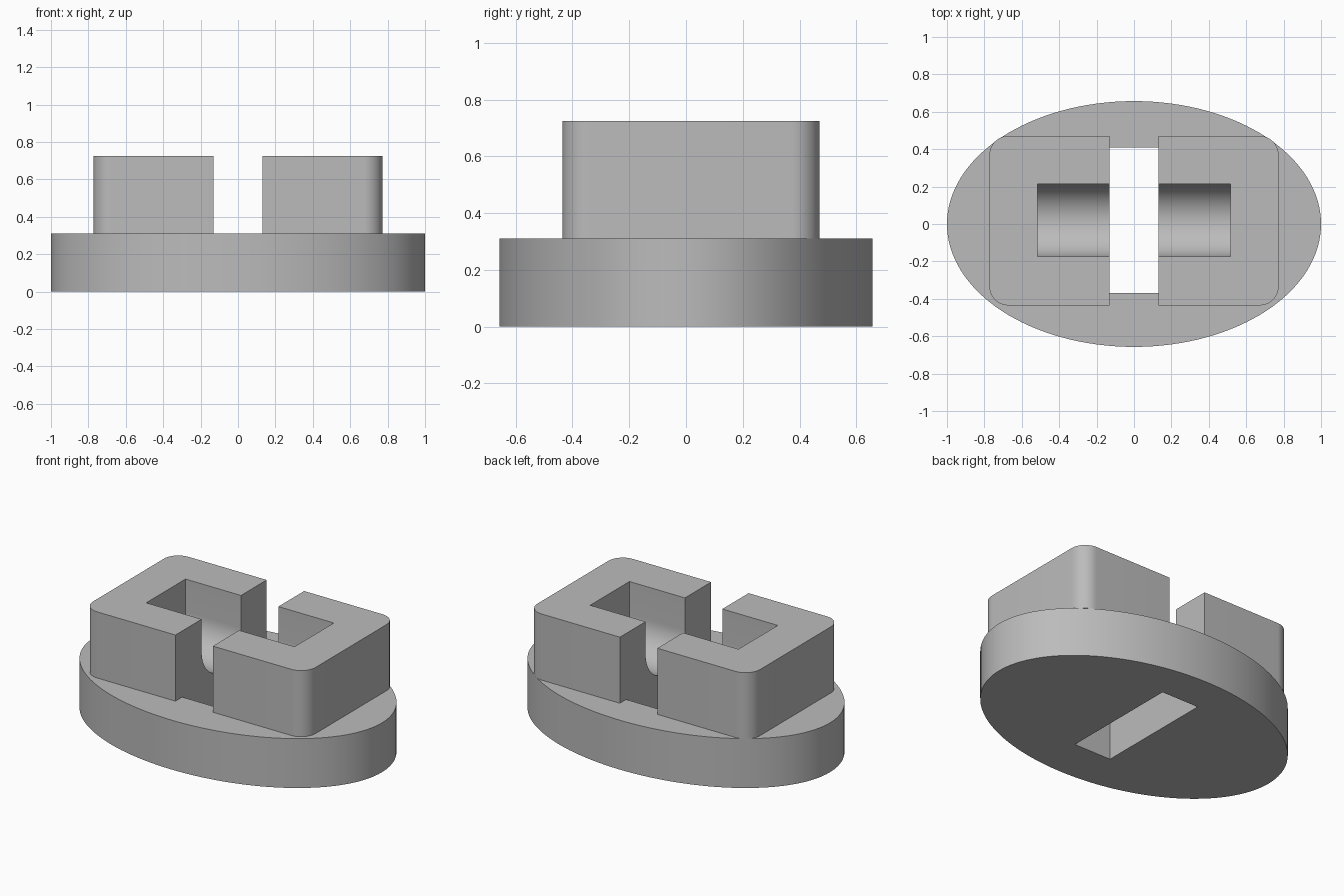
import bpy
import math

if "Cube" in bpy.data.objects:
    bpy.data.objects.remove(bpy.data.objects["Cube"], do_unlink=True)

BASE_TOP, TOP = 0.31, 0.725
GAP = 0.13             # half width of the central slot
BLOCK_Y = (-0.435, 0.47)
MID_Y = 0.02           # centre line of the pocket and the slot
GROOVE_R, GROOVE_Z = 0.195, 0.52

gray = bpy.data.materials.new("plain gray")
gray.use_nodes = True
color = (0.5, 0.5, 0.5, 1)
gray.diffuse_color = color
gray.node_tree.nodes["Principled BSDF"].inputs["Base Color"].default_value = color


def prism(name, outline, depth, to_point):
    """Extrude a 2D outline from depth[0] to depth[1]; to_point maps (u, v, d) to xyz."""
    n = len(outline)
    verts = [to_point(u, v, d) for d in depth for u, v in outline]
    faces = [tuple(reversed(range(n))), tuple(range(n, 2 * n))]
    faces += [(i, (i + 1) % n, n + (i + 1) % n, n + i) for i in range(n)]
    mesh = bpy.data.meshes.new(name)
    mesh.from_pydata(verts, [], faces)
    mesh.materials.append(gray)
    obj = bpy.data.objects.new(name, mesh)
    bpy.context.collection.objects.link(obj)
    return obj


def upright(u, v, d):
    return (u, v, d)


def along_x(u, v, d):
    return (d, u, v)


def arc(cx, cy, rx, ry, start, end, steps):
    angles = [math.radians(start + (end - start) * i / steps) for i in range(steps + 1)]
    return [(cx + rx * math.cos(a), cy + ry * math.sin(a)) for a in angles]


def box_outline(x0, x1, y0, y1):
    return [(x0, y0), (x1, y0), (x1, y1), (x0, y1)]


def cut(obj, cutter):
    mod = obj.modifiers.new("cut", "BOOLEAN")
    mod.operation, mod.solver, mod.object = "DIFFERENCE", "EXACT", cutter
    bpy.context.view_layer.objects.active = obj
    bpy.ops.object.modifier_apply(modifier=mod.name)


def smooth(obj):
    bpy.ops.object.select_all(action="DESELECT")
    obj.select_set(True)
    bpy.context.view_layer.objects.active = obj
    bpy.ops.object.shade_smooth_by_angle(angle=math.radians(30))


# Oval base with a rectangular through slot
base = prism("oval_base", arc(0, 0, 1, 0.657, 0, 360, 128)[:-1], (0, BASE_TOP), upright)
slot = prism("slot_cutter", box_outline(-GAP, GAP, MID_Y - 0.388, MID_Y + 0.388),
             (-0.1, 0.5), upright)
cut(base, slot)
smooth(base)

# Round-bottomed pocket running along x
groove = arc(MID_Y, GROOVE_Z, GROOVE_R, GROOVE_R, 180, 360, 32)
groove += [(MID_Y + GROOVE_R, 1), (MID_Y - GROOVE_R, 1)]
pocket = prism("pocket_cutter", groove, (-0.515, 0.515), along_x)

# Two mirrored jaws, rounded on the outer corners
y0, y1 = BLOCK_Y
R, X = 0.1, 0.773
for name, side in (("left_jaw", 1), ("right_jaw", -1)):
    outline = [(GAP, y0)]
    outline += arc(X - R, y0 + R, R, R, -90, 0, 12)
    outline += arc(X - R, y1 - R, R, R, 0, 90, 12)
    outline += [(GAP, y1)]
    outline = [(side * u, v) for u, v in outline][::side]
    jaw = prism(name, outline, (BASE_TOP, TOP), upright)
    cut(jaw, pocket)
    smooth(jaw)

for helper in (slot, pocket):
    bpy.data.objects.remove(helper, do_unlink=True)
